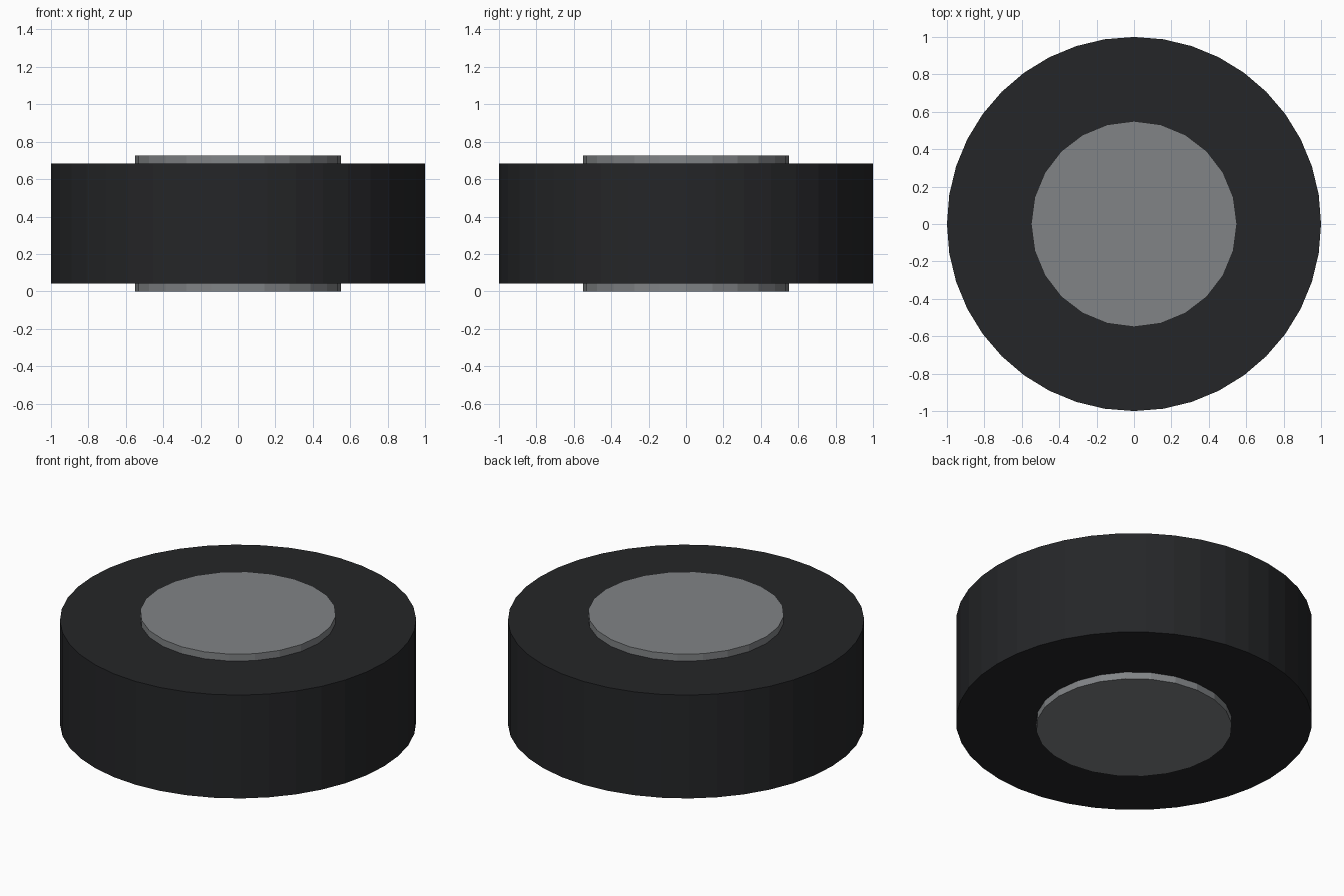
import bpy

if "Cube" in bpy.data.objects:
    bpy.data.objects.remove(bpy.data.objects["Cube"])


def material(name, color):
    mat = bpy.data.materials.new(name)
    mat.diffuse_color = (*color, 1)
    mat.use_nodes = True
    mat.node_tree.nodes["Principled BSDF"].inputs["Base Color"].default_value = mat.diffuse_color
    return mat


def disc(name, radius, z0, z1, sides, mat):
    bpy.ops.mesh.primitive_cylinder_add(
        vertices=sides, radius=radius, depth=z1 - z0, location=(0, 0, (z0 + z1) / 2))
    obj = bpy.context.object
    obj.name = name
    obj.data.materials.append(mat)
    return obj


rubber = material("dark_rubber", (0.018, 0.019, 0.021))
metal = material("grey_metal", (0.22, 0.23, 0.24))

# Wide tyre lying flat
disc("tyre", 1.0, 0.043, 0.683, 40, rubber)
# Hub passes through and stands proud on both faces
disc("hub", 0.55, 0.0, 0.726, 24, metal)
